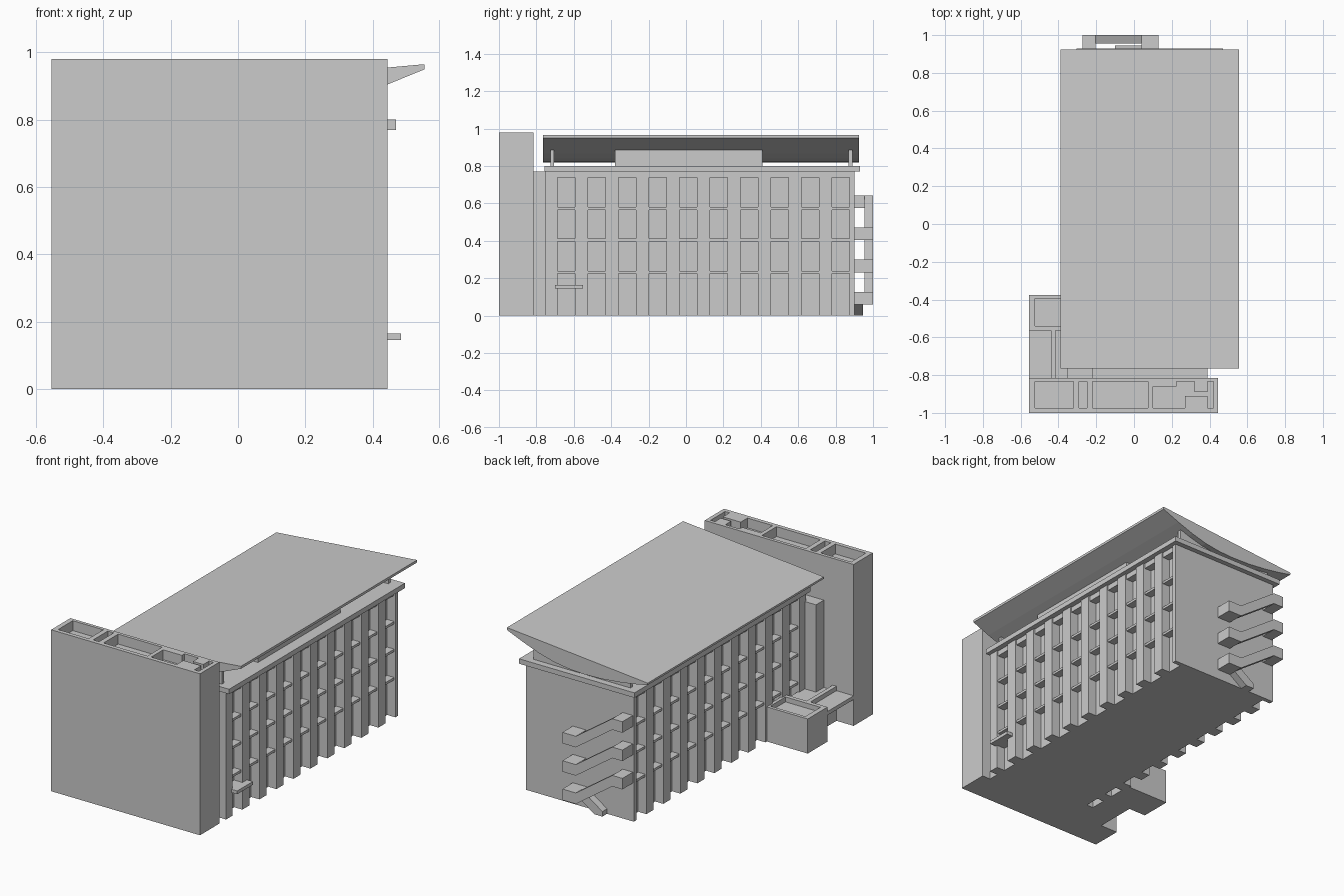
import bpy
import bmesh
from mathutils import Vector

old = bpy.data.objects.get("Cube")
if old:
    bpy.data.objects.remove(old, do_unlink=True)

grey = bpy.data.materials.new("concrete_grey")
grey.use_nodes = True
COLOUR = (0.6, 0.6, 0.6, 1)
grey.diffuse_color = COLOUR
grey.node_tree.nodes["Principled BSDF"].inputs["Base Color"].default_value = COLOUR


def finish(name, bm):
    bmesh.ops.recalc_face_normals(bm, faces=bm.faces)
    mesh = bpy.data.meshes.new(name)
    bm.to_mesh(mesh)
    bm.free()
    mesh.materials.append(grey)
    ob = bpy.data.objects.new(name, mesh)
    bpy.context.collection.objects.link(ob)
    return ob


def boxes(name, items):
    """One object from boxes given as x, y and z ranges."""
    bm = bmesh.new()
    for xr, yr, zr in items:
        verts = bmesh.ops.create_cube(bm, size=1)["verts"]
        for v in verts:
            v.co = Vector(r[0] if c < 0 else r[1] for c, r in zip(v.co, (xr, yr, zr)))
    return finish(name, bm)


def prism(name, points, axis, lo, hi):
    """Extrude a flat outline along y (points are x, z) or z (points are x, y)."""
    bm = bmesh.new()
    if axis == "y":
        verts = [bm.verts.new((a, lo, b)) for a, b in points]
        move = (0, hi - lo, 0)
    else:
        verts = [bm.verts.new((a, b, lo)) for a, b in points]
        move = (0, 0, hi - lo)
    face = bm.faces.new(verts)
    ext = bmesh.ops.extrude_face_region(bm, geom=[face])["geom"]
    bmesh.ops.translate(bm, vec=move, verts=[g for g in ext if isinstance(g, bmesh.types.BMVert)])
    return finish(name, bm)


def carve(target, cutter):
    """Cut one object from another and drop the cutter."""
    cutter.hide_render = True
    mod = target.modifiers.new("cut", "BOOLEAN")
    mod.operation = "DIFFERENCE"
    mod.solver = "EXACT"
    mod.object = cutter
    deps = bpy.context.evaluated_depsgraph_get()
    mesh = bpy.data.meshes.new_from_object(target.evaluated_get(deps))
    target.modifiers.clear()
    target.data = mesh
    bpy.data.objects.remove(cutter, do_unlink=True)


# Tall front slab with open roof wells
TOP = 0.98
front = boxes("front_block", [((-0.555, 0.445), (-1, -0.815), (0, TOP))])
wells = [(-0.525, -0.32), (-0.29, -0.25), (-0.22, 0.075), (0.1, 0.42)]
carve(front, boxes("well_cutter", [(x, (-0.975, -0.835), (0.92, 1.1)) for x in wells]))
boxes("roof_well_shafts", [
    ((0.32, 0.39), (-0.89, -0.83), (0.91, TOP)),
    ((0.27, 0.39), (-0.98, -0.91), (0.91, TOP)),
    ((0.09, 0.225), (-0.86, -0.83), (0.91, TOP))])

# Main building: toothed plan with fins between bays on both long sides
EAST, WEST, DEPTH = 0.445, -0.28, 0.055
SOUTH, NORTH = -0.75, 0.9
bays = [(-0.687 + 0.163 * k, -0.593 + 0.163 * k) for k in range(10)]


def toothed_side(x, inward):
    pts = [(x, SOUTH)]
    for a, b in bays:
        pts += [(x, a), (x + inward, a), (x + inward, b), (x, b)]
    return pts + [(x, NORTH)]


plan = toothed_side(EAST, -DEPTH) + toothed_side(WEST, DEPTH)[::-1]
prism("main_building", plan, "z", 0, 0.77)

# Floor shelves and header in every bay
shelves = []
for a, b in bays:
    for lo, hi in [(0.225, 0.24), (0.397, 0.412), (0.565, 0.58), (0.738, 0.77)]:
        shelves.append(((EAST - DEPTH, EAST - 0.008), (a, b), (lo, hi)))
        shelves.append(((WEST + 0.008, WEST + DEPTH), (a, b), (lo, hi)))
boxes("bay_shelves", shelves)

boxes("cornice", [((-0.305, 0.47), (-0.757, 0.93), (0.77, 0.8))])
boxes("entrance_canopy", [((0.38, 0.485), (-0.7, -0.55), (0.145, 0.165))])

# Link between the front slab and the main building
boxes("link", [((-0.22, 0.39), (-0.815, -0.75), (0, 0.77))])
boxes("link_shaft", [((-0.355, -0.22), (-0.815, -0.74), (0, 0.71))])

# Rooftop walls and room below the wing roof
boxes("rooftop_walls", [
    ((-0.25, 0.4), (-0.725, -0.705), (0.8, 0.885)),
    ((-0.25, 0.4), (0.87, 0.89), (0.8, 0.885))])
boxes("rooftop_room", [((-0.25, 0.4), (-0.38, 0.41), (0.8, 0.885))])

# Wing roof: flat sloping top and curved belly
wing = [(0.555, 0.965), (0.555, 0.95), (0.445, 0.905), (0.34, 0.867), (0.24, 0.84),
        (0.14, 0.825), (0.04, 0.82), (-0.08, 0.823), (-0.2, 0.835), (-0.3, 0.85),
        (-0.39, 0.868), (-0.39, 0.88)]
prism("wing_roof", wing, "y", -0.765, 0.925)

# Low side annex with terrace parapet and porch slab
annex = boxes("annex", [((-0.555, -0.27), (-0.565, -0.375), (0, 0.21))])
carve(annex, boxes("terrace_cutter", [((-0.525, -0.29), (-0.54, -0.395), (0.18, 0.3))]))
boxes("annex_link", [((-0.44, -0.27), (-0.815, -0.565), (0, 0.18))])
boxes("annex_parapet", [((-0.44, -0.415), (-0.815, -0.565), (0.18, 0.21))])
boxes("porch_slab", [((-0.555, -0.44), (-0.815, -0.565), (0.16, 0.183))])

# Back escape stair: landings with one sloping flight per storey
STOREY, BAND = 0.172, 0.067
levels = [0.06 + STOREY * k for k in range(4)]
boxes("stair_landings_east", [((0.04, 0.13), (0.89, 1), (z, z + BAND)) for z in levels[:3]])
boxes("stair_landings_west", [((-0.273, -0.205), (0.89, 1), (z, z + BAND)) for z in levels[1:]])
for z in levels[:3]:
    up = z + STOREY
    prism("stair_flight", [(0.04, z), (0.04, z + BAND), (-0.205, up + BAND), (-0.205, up)],
          "y", 0.955, 1)
prism("ground_flight", [(0.04, 0.06), (0.04, 0.127), (-0.1, 0.03), (-0.1, 0), (-0.045, 0)],
      "y", 0.9, 0.945)
